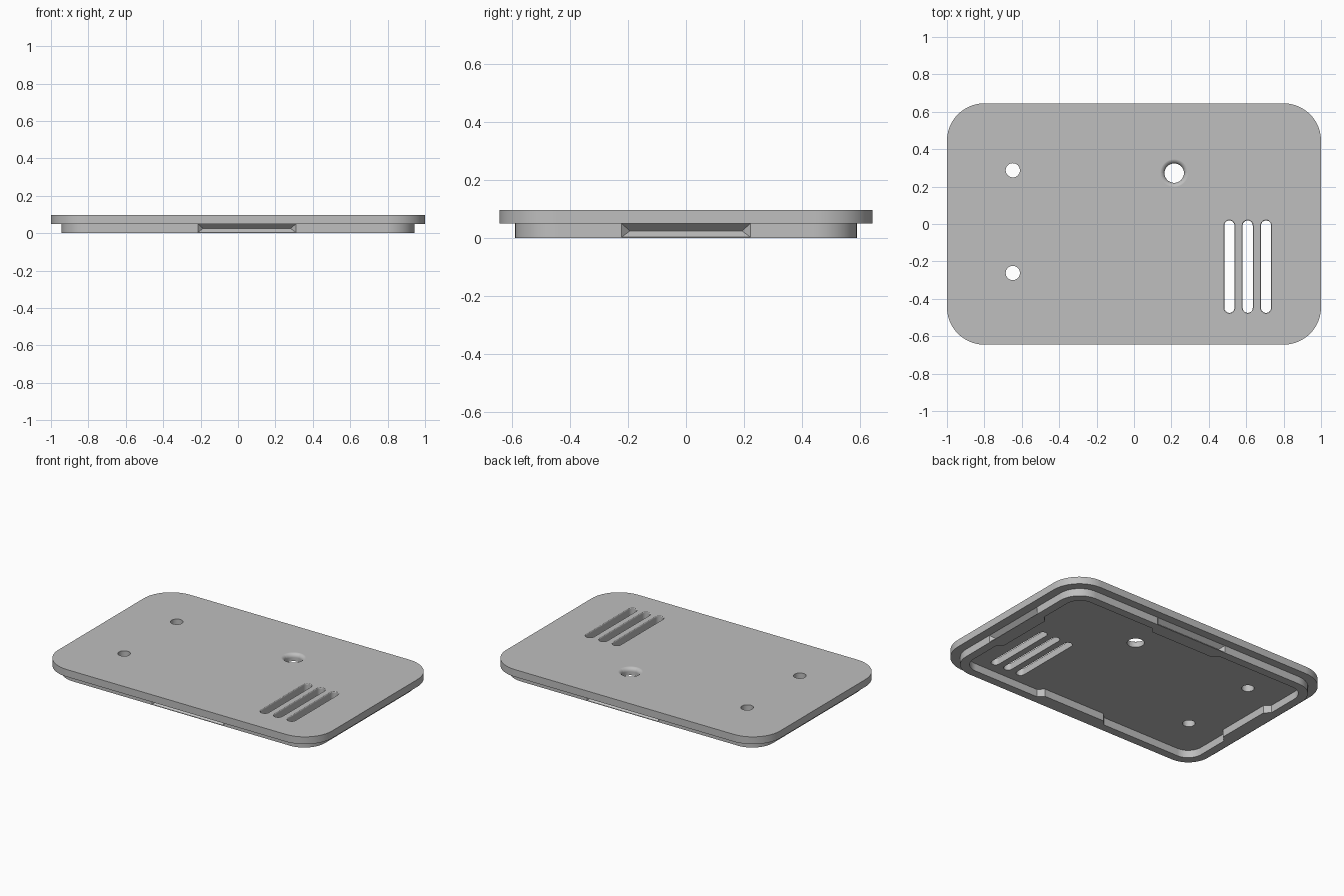
import bpy, bmesh, math
from mathutils import Vector

cube = bpy.data.objects.get("Cube")
if cube:
    bpy.data.objects.remove(cube, do_unlink=True)

TOP, SEAT = 0.098, 0.05            # plate top and underside heights
LIP_X, LIP_Y = 0.943, 0.59         # outer half sizes of the lip
WALL = 0.055                       # lip wall thickness
BUMP = 0.035                       # extra wall behind each groove
DEPTH = 0.027                      # groove depth
SPAN_X, SPAN_Y = (-0.215, 0.31), (-0.222, 0.222)

grey = bpy.data.materials.new("light_grey_plastic")
grey.use_nodes = True
colour = (0.52, 0.52, 0.52, 1)
grey.diffuse_color = colour
grey.node_tree.nodes["Principled BSDF"].inputs["Base Color"].default_value = colour


def loft(bm, rings, closed=False):
    """Skin matching rings; cap the ends, or join last to first when closed."""
    loops = [[bm.verts.new(p) for p in ring] for ring in rings]
    n = len(loops[0])
    pairs = list(zip(loops, loops[1:]))
    if closed:
        pairs.append((loops[-1], loops[0]))
    else:
        bm.faces.new(loops[0])
        bm.faces.new(loops[-1])
    for lower, upper in pairs:
        for i in range(n):
            j = (i + 1) % n
            bm.faces.new((lower[i], lower[j], upper[j], upper[i]))


def make_object(name, bm):
    bmesh.ops.recalc_face_normals(bm, faces=bm.faces)
    mesh = bpy.data.meshes.new(name)
    bm.to_mesh(mesh)
    bm.free()
    obj = bpy.data.objects.new(name, mesh)
    bpy.context.collection.objects.link(obj)
    mesh.materials.append(grey)
    return obj


def side_point(side, hx, hy, u, inset):
    """Point on a straight side, moved inward by inset."""
    return {"front": (u, inset - hy), "right": (hx - inset, u),
            "back": (u, hy - inset), "left": (inset - hx, u)}[side]


def outline(hx, hy, r, z, centre=(0, 0), bump=None, steps=12):
    """Rounded rectangle; bump adds a thickened stretch to every side."""
    pts = []
    corners = [("front", 1, -1), ("right", 1, 1), ("back", -1, 1), ("left", -1, -1)]
    for k, (side, sx, sy) in enumerate(corners):
        if bump is not None:
            a, b = SPAN_X if side in ("front", "back") else SPAN_Y
            run = [(a, 0), (a + BUMP, bump), (b - BUMP, bump), (b, 0)]
            if side in ("back", "left"):
                run.reverse()
            pts += [side_point(side, hx, hy, u, w) for u, w in run]
        for i in range(steps + 1):
            t = math.pi / 2 * (k - 1 + i / steps)
            pts.append((sx * (hx - r) + r * math.cos(t), sy * (hy - r) + r * math.sin(t)))
    return [Vector((x + centre[0], y + centre[1], z)) for x, y in pts]


def cut(obj, cutter):
    cutter.hide_render = True
    mod = obj.modifiers.new("cut", "BOOLEAN")
    mod.operation, mod.solver, mod.object = "DIFFERENCE", "EXACT", cutter
    bpy.context.view_layer.objects.active = obj
    bpy.ops.object.modifier_apply(modifier=mod.name)
    bpy.data.objects.remove(cutter, do_unlink=True)


def finish(obj):
    bpy.ops.object.select_all(action="DESELECT")
    obj.select_set(True)
    bpy.context.view_layer.objects.active = obj
    bpy.ops.object.shade_smooth_by_angle(angle=math.radians(30))
    mod = obj.modifiers.new("flat_normals", "WEIGHTED_NORMAL")
    mod.keep_sharp = True


# Cover plate
bm = bmesh.new()
loft(bm, [outline(1, 0.645, 0.2, z, steps=20) for z in (SEAT, TOP)])
plate = make_object("cover_plate", bm)


# Holes and vent slots, each with an optional rounded mouth
def opening(bm, centre, hx, hy, fillet):
    def ring(grow, z):
        x, y = hx + grow, hy + grow
        return outline(x, y, min(x, y) - 0.0001, z, centre, steps=8)
    rings = [ring(0, 0)]
    if fillet:
        for i in range(7):
            t = math.pi / 2 * i / 6
            rings.append(ring(fillet * (1 - math.cos(t)),
                              TOP + 0.0003 - fillet * (1 - math.sin(t))))
        rings.append(ring(fillet, TOP + 0.05))
    else:
        rings.append(ring(0, TOP + 0.05))
    loft(bm, rings)


bm = bmesh.new()
for y in (0.287, -0.262):
    opening(bm, (-0.648, y), 0.038, 0.038, 0)
opening(bm, (0.215, 0.272), 0.052, 0.052, 0.025)
for x in (0.51, 0.608, 0.706):
    opening(bm, (x, -0.228), 0.027, 0.247, 0.006)
cut(plate, make_object("opening_cutter", bm))
finish(plate)

# Locating lip under the plate
bm = bmesh.new()
inner_x, inner_y = LIP_X - WALL, LIP_Y - WALL
loft(bm, [outline(LIP_X, LIP_Y, 0.15, 0, bump=0),
          outline(LIP_X, LIP_Y, 0.15, SEAT, bump=0),
          outline(inner_x, inner_y, 0.1, SEAT, bump=BUMP),
          outline(inner_x, inner_y, 0.1, 0, bump=BUMP)], closed=True)
lip = make_object("locating_lip", bm)

# V-shaped snap grooves on the four outer faces of the lip
bm = bmesh.new()
for side in ("front", "right", "back", "left"):
    a, b = SPAN_X if side in ("front", "back") else SPAN_Y
    rings = []
    for inset, end, low, high in ((-0.02, 0, 0.004, 0.0505), (0, 0, 0.004, 0.0505),
                                  (DEPTH, DEPTH, 0.024, 0.026)):
        rect = ((a + end, low), (b - end, low), (b - end, high), (a + end, high))
        rings.append([(*side_point(side, LIP_X, LIP_Y, u, inset), z) for u, z in rect])
    loft(bm, rings)
cut(lip, make_object("groove_cutter", bm))
finish(lip)
